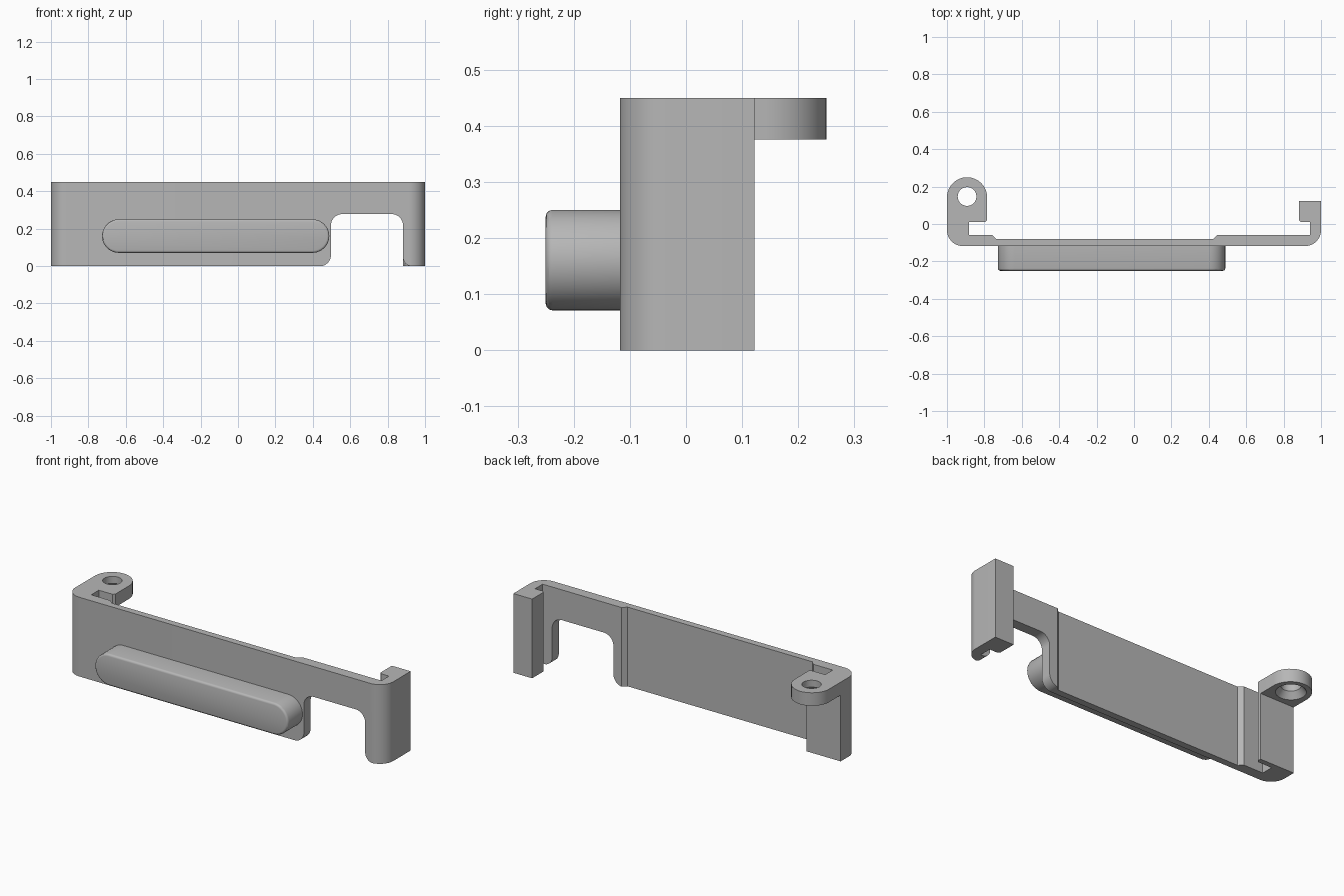
import bpy
import bmesh
import math
from mathutils import Vector

old = bpy.data.objects.get("Cube")
if old:
    bpy.data.objects.remove(old, do_unlink=True)

grey = bpy.data.materials.new("plain_grey")
grey.use_nodes = True
GREY = (0.47, 0.47, 0.47, 1)
grey.diffuse_color = GREY
grey.node_tree.nodes["Principled BSDF"].inputs["Base Color"].default_value = GREY


def rounded(corners, steps=10):
    """Outline from (u, v, radius) corners, with arcs where radius > 0."""
    out = []
    for i, (u, v, r) in enumerate(corners):
        p = Vector((u, v))
        if r == 0:
            out.append(p)
            continue
        a = (Vector(corners[i - 1][:2]) - p).normalized()
        b = (Vector(corners[(i + 1) % len(corners)][:2]) - p).normalized()
        half = a.angle(b) / 2
        centre = p + (a + b).normalized() * (r / math.sin(half))
        start = p + a * (r / math.tan(half)) - centre
        end = p + b * (r / math.tan(half)) - centre
        for k in range(steps + 1):
            out.append(centre + start.lerp(end, k / steps).normalized() * r)
    return out


def prism(name, corners, axis, lo, hi, bevel=0):
    """Extrude an outline along z (outline in xy) or y (outline in xz)."""
    bm = bmesh.new()

    def place(p, d):
        return (p.x, p.y, d) if axis == "z" else (p.x, d, p.y)

    outline = rounded(corners)
    rings = [[bm.verts.new(place(p, d)) for p in outline] for d in (lo, hi)]
    first = bm.faces.new(rings[0])
    bm.faces.new(rings[1])
    n = len(outline)
    for i in range(n):
        j = (i + 1) % n
        bm.faces.new((rings[0][i], rings[0][j], rings[1][j], rings[1][i]))
    bmesh.ops.remove_doubles(bm, verts=bm.verts, dist=1e-5)
    bmesh.ops.recalc_face_normals(bm, faces=bm.faces)
    if bevel:
        bmesh.ops.bevel(bm, geom=list(first.edges), offset=bevel, segments=3,
                        profile=0.5, affect="EDGES")
    return finish(name, bm)


def finish(name, bm):
    mesh = bpy.data.meshes.new(name)
    bm.to_mesh(mesh)
    bm.free()
    mesh.materials.append(grey)
    ob = bpy.data.objects.new(name, mesh)
    bpy.context.collection.objects.link(ob)
    return ob


def activate(ob):
    bpy.ops.object.select_all(action="DESELECT")
    ob.select_set(True)
    bpy.context.view_layer.objects.active = ob


def cut(ob, cutter):
    mod = ob.modifiers.new("cut", "BOOLEAN")
    mod.operation = "DIFFERENCE"
    mod.solver = "EXACT"
    mod.object = cutter
    activate(ob)
    bpy.ops.object.modifier_apply(modifier=mod.name)
    bpy.data.objects.remove(cutter, do_unlink=True)


FRONT, PAD, THIN = -0.118, -0.058, -0.08   # plate front, thick back, thin back
TOP, LUG_Z = 0.45, 0.376

# Plate with its two clip ends, as one plan outline
body = prism("bracket_plate", [
    (-1, FRONT, 0.085), (1, FRONT, 0.085),
    (1, 0.122, 0), (0.882, 0.122, 0), (0.882, 0.02, 0), (0.892, 0.01, 0),
    (0.942, 0.01, 0), (0.942, PAD, 0),
    (0.445, PAD, 0), (0.423, THIN, 0), (-0.738, THIN, 0), (-0.76, PAD, 0),
    (-0.882, PAD, 0), (-0.882, 0.01, 0),
    (-0.795, 0.01, 0), (-0.785, 0.02, 0), (-0.785, 0.04, 0), (-1, 0.04, 0),
], "z", 0, TOP)

# Notch in the lower edge, with flared bottom corners
notch = prism("notch_cutter", [
    (0.38, -0.1, 0), (0.38, -0.001, 0), (0.497, -0.001, 0.06),
    (0.497, 0.278, 0.06), (0.882, 0.278, 0.06),
    (0.882, -0.001, 0.05), (0.936, -0.001, 0), (0.936, -0.1, 0),
], "y", -0.2, -0.03)
cut(body, notch)

# Screw lug with a hole countersunk from below
lug = prism("screw_lug", [
    (-1, 0.04, 0), (-0.785, 0.04, 0), (-0.785, 0.25, 0.1075), (-1, 0.25, 0.1075),
], "z", LUG_Z, TOP)
bm = bmesh.new()
levels = [(LUG_Z - 0.01, 0.085), (LUG_Z, 0.077), (LUG_Z + 0.035, 0.05), (TOP + 0.01, 0.05)]
SIDES = 40
rings = [[bm.verts.new((-0.8925 + r * math.cos(math.tau * k / SIDES),
                        0.147 + r * math.sin(math.tau * k / SIDES), z))
          for k in range(SIDES)] for z, r in levels]
for low, high in zip(rings, rings[1:]):
    for k in range(SIDES):
        j = (k + 1) % SIDES
        bm.faces.new((low[k], low[j], high[j], high[k]))
bm.faces.new(rings[0])
bm.faces.new(rings[-1])
bmesh.ops.recalc_face_normals(bm, faces=bm.faces)
cut(lug, finish("screw_hole_cutter", bm))

# Long rounded grip on the front
R = 0.0895
grip = prism("front_grip", [
    (-0.727, 0.071, R), (0.488, 0.071, R), (0.488, 0.25, R), (-0.727, 0.25, R),
], "y", -0.25, FRONT, bevel=0.012)

for ob in (body, lug, grip):
    activate(ob)
    bpy.ops.object.shade_smooth_by_angle(angle=math.radians(30))
